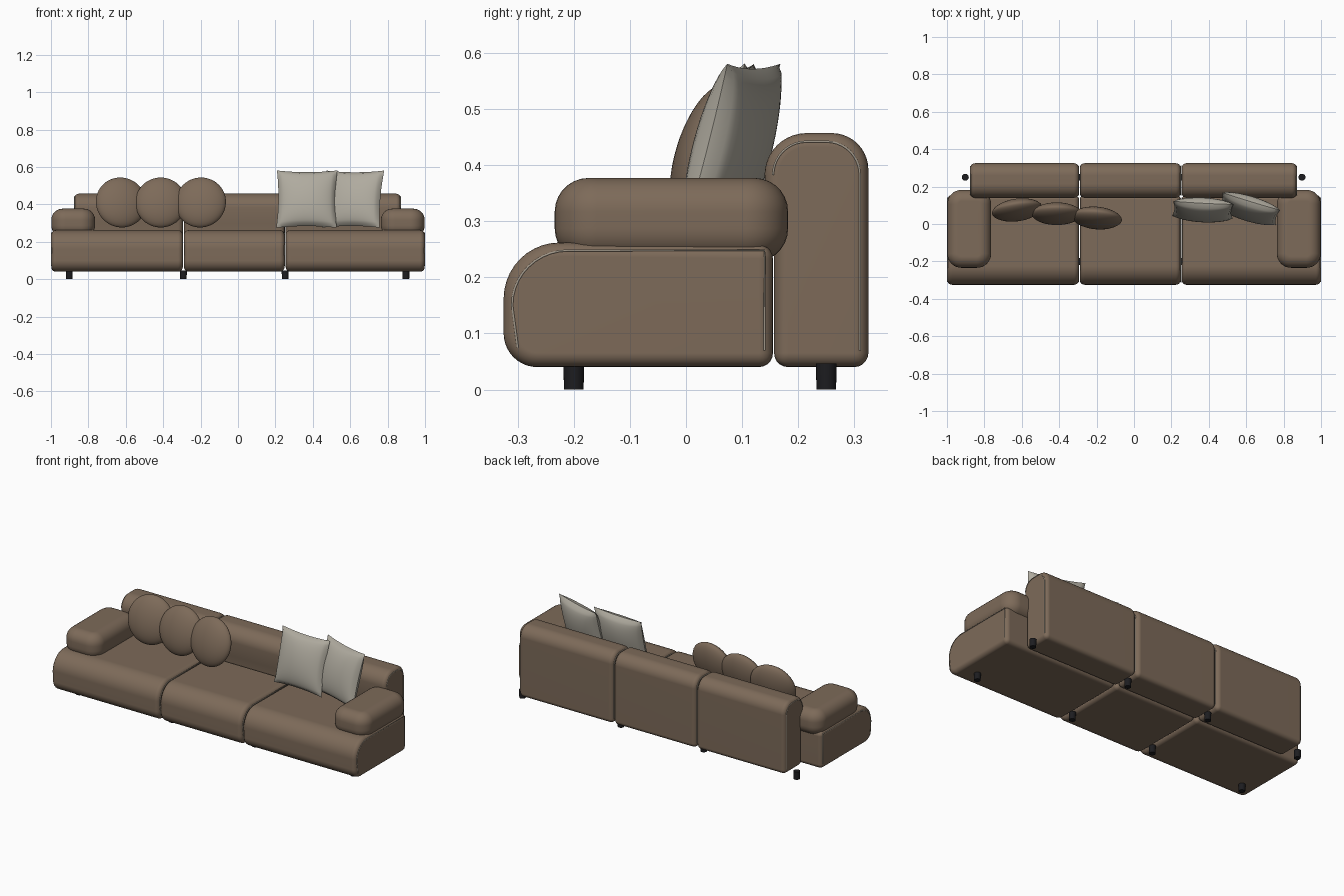
import bpy, bmesh
from math import sin, cos, pi, radians
from mathutils import Matrix, Euler

cube = bpy.data.objects.get("Cube")
if cube:
    bpy.data.objects.remove(cube, do_unlink=True)


def material(name, rgb, rough=0.8):
    m = bpy.data.materials.new(name)
    m.use_nodes = True
    m.diffuse_color = (*rgb, 1)
    bsdf = m.node_tree.nodes["Principled BSDF"]
    bsdf.inputs["Base Color"].default_value = (*rgb, 1)
    bsdf.inputs["Roughness"].default_value = rough
    return m


BROWN = material("brown upholstery", (0.205, 0.145, 0.1))
GREY = material("grey linen", (0.43, 0.405, 0.345))
PIPING = material("pale piping", (0.36, 0.32, 0.26))
BLACK = material("black leg", (0.012, 0.012, 0.014), 0.5)


def finish(name, bm, mat, weighted=False):
    bmesh.ops.recalc_face_normals(bm, faces=bm.faces)
    me = bpy.data.meshes.new(name)
    bm.to_mesh(me)
    bm.free()
    me.materials.append(mat)
    me.shade_smooth()
    me.set_sharp_from_angle(angle=radians(40))
    ob = bpy.data.objects.new(name, me)
    bpy.context.collection.objects.link(ob)
    if weighted:
        ob.modifiers.new("Flat panels", "WEIGHTED_NORMAL").keep_sharp = True
    return ob


def arc(cy, cz, ry, rz, start, end, n=10):
    angles = [radians(start + (end - start) * i / n) for i in range(n + 1)]
    return [(cy + ry * cos(a), cz + rz * sin(a)) for a in angles]


def module(name, profile, x0, x1, soft):
    """Side profile swept along x, with softened ends."""
    bm = bmesh.new()
    face = bm.faces.new([bm.verts.new((x0, y, z)) for y, z in profile])
    new = bmesh.ops.extrude_face_region(bm, geom=[face])["geom"]
    bmesh.ops.translate(bm, vec=(x1 - x0, 0, 0),
                        verts=[v for v in new if isinstance(v, bmesh.types.BMVert)])
    bmesh.ops.recalc_face_normals(bm, faces=bm.faces)
    edges = [e for e in bm.edges if e.calc_face_angle(0) > radians(50)]
    bmesh.ops.bevel(bm, geom=edges, offset=soft, segments=5, profile=0.5, affect="EDGES")
    finish(name, bm, BROWN, True)


def piping(name, path, x):
    cu = bpy.data.curves.new(name, "CURVE")
    cu.dimensions = "3D"
    cu.bevel_depth = 0.002
    cu.bevel_resolution = 1
    sp = cu.splines.new("POLY")
    sp.points.add(len(path) - 1)
    for p, (y, z) in zip(sp.points, path):
        p.co = (x, y, z, 1)
    cu.materials.append(PIPING)
    bpy.context.collection.objects.link(bpy.data.objects.new(name, cu))


# Seat and backrest side profiles, and the piping lines just inside them
seat = (arc(-0.265, 0.1, 0.06, 0.06, 270, 180)
        + arc(-0.225, 0.162, 0.1, 0.1, 180, 90)
        + [(0.155, 0.258), (0.155, 0.04)])
seat_line = ([(-0.3, 0.075)] + arc(-0.21, 0.15, 0.1, 0.098, 180, 90)
             + [(0.14, 0.248), (0.14, 0.07)])
back = ([(0.157, 0.04), (0.157, 0.25), (0.14, 0.3)]
        + arc(0.215, 0.382, 0.075, 0.075, 180, 90)
        + arc(0.26, 0.392, 0.065, 0.065, 90, 0) + [(0.325, 0.04)])
back_line = (arc(0.215, 0.382, 0.06, 0.06, 180, 90)
             + arc(0.25, 0.382, 0.06, 0.06, 90, 0) + [(0.31, 0.07)])

JOINTS = (-0.292, 0.252)
GAP = 0.003
for part, prof, line, left, right, soft in (
        ("seat", seat, seat_line, -0.998, 0.998, 0.025),
        ("backrest", back, back_line, -0.875, 0.87, 0.025)):
    stops = (left, *JOINTS, right)
    for i, side in enumerate(("right", "middle", "left")):
        x0 = stops[i] + (GAP if i else 0)
        x1 = stops[i + 1] - (GAP if i < 2 else 0)
        module(f"{part}_{side}", prof, x0, x1, soft)
        piping(f"{part}_{side}_piping_a", line, x0 + 0.001)
        piping(f"{part}_{side}_piping_b", line, x1 - 0.001)

# Armrests: puffy rounded blocks with a gently crowned top
for side, s in (("left", 1), ("right", -1)):
    bm = bmesh.new()
    bmesh.ops.create_cube(bm, size=1)
    bmesh.ops.scale(bm, vec=(0.234, 0.416, 0.15), verts=bm.verts)
    upright = [e for e in bm.edges if abs(e.verts[0].co.z - e.verts[1].co.z) > 0.1]
    bmesh.ops.bevel(bm, geom=upright, offset=0.075, segments=8, profile=0.5, affect="EDGES")
    rims = [e for e in bm.edges if abs(e.verts[0].co.z - e.verts[1].co.z) < 0.001]
    bmesh.ops.bevel(bm, geom=rims, offset=0.06, segments=7, profile=0.5, affect="EDGES")
    bmesh.ops.translate(bm, vec=(s * 0.881, -0.026, 0.302), verts=bm.verts)
    finish(f"armrest_{side}", bm, BROWN, True)

# Round cushions: domed discs meeting in a rim seam
def place(ob, loc, lean, turn):
    ob.matrix_world = (Matrix.Translation(loc)
                       @ Euler((radians(90 - lean), 0, radians(turn))).to_matrix().to_4x4())


for i, (x, y, turn) in enumerate(((-0.625, 0.075, 8), (-0.413, 0.055, 0), (-0.2, 0.032, -5))):
    bm = bmesh.new()
    bmesh.ops.create_uvsphere(bm, u_segments=48, v_segments=24, radius=1)
    for v in bm.verts:
        h = abs(v.co.z)
        v.co.z = (1 if v.co.z > 0 else -1) * 0.052 * h ** 1.15
        v.co.x *= 0.136
        v.co.y *= 0.138
    place(finish(f"round_cushion_{i + 1}", bm, BROWN), (x, y, 0.41), 15, turn)

# Square pillows: two bulging grids joined along pinched edges
for i, (x, y, lean, turn) in enumerate(((0.368, 0.075, 14, -3), (0.615, 0.082, 15, -17))):
    bm = bmesh.new()
    for face in (1, -1):
        new = bmesh.ops.create_grid(bm, x_segments=24, y_segments=24, size=1)["verts"]
        for v in new:
            u, w = v.co.x, v.co.y
            puff = max(0, (1 - u * u) * (1 - w * w)) ** 0.45
            v.co = (0.162 * u * (1 - 0.06 * (1 - w * w)),
                    0.158 * w * (1 - 0.06 * (1 - u * u)),
                    face * 0.056 * puff)
    bmesh.ops.remove_doubles(bm, verts=bm.verts, dist=0.0005)
    place(finish(f"square_pillow_{i + 1}", bm, GREY), (x, y, 0.428), lean, turn)

# Legs: short round pegs in two rows
for row, y in (("front", -0.2), ("back", 0.25)):
    for i, x in enumerate((-0.902, *JOINTS, 0.898)):
        bm = bmesh.new()
        bmesh.ops.create_cone(bm, cap_ends=True, segments=24, radius1=0.0175, radius2=0.0185,
                              depth=0.046, matrix=Matrix.Translation((x, y, 0.023)))
        finish(f"{row}_leg_{i + 1}", bm, BLACK)
